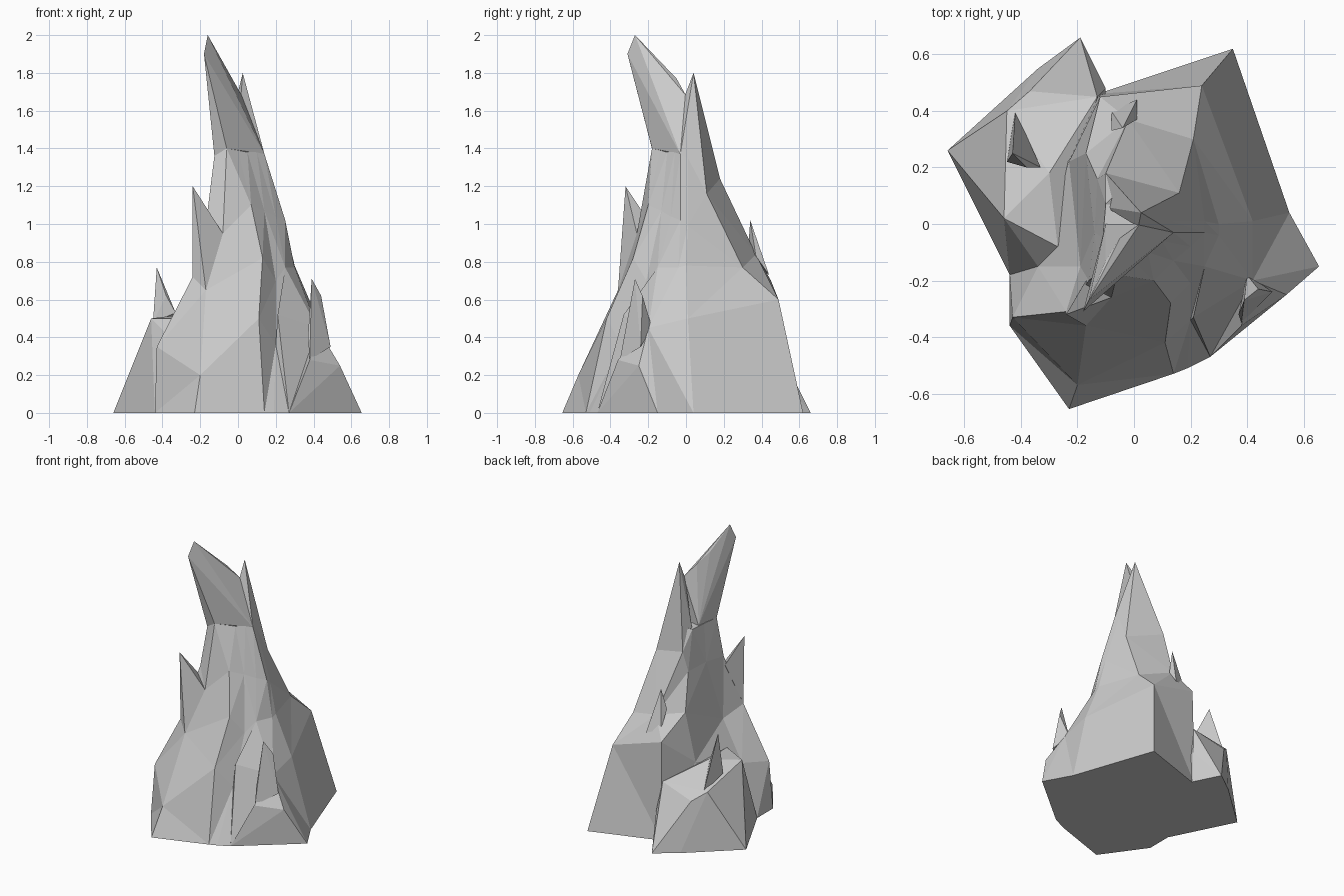
import bpy, bmesh


def finish(name, bm):
    bmesh.ops.recalc_face_normals(bm, faces=bm.faces)
    mesh = bpy.data.meshes.new(name)
    bm.to_mesh(mesh)
    bm.free()
    obj = bpy.data.objects.new(name, mesh)
    bpy.context.collection.objects.link(obj)
    return obj


def shard(name, *points):
    """Faceted rock wrapped around a few corner points."""
    bm = bmesh.new()
    for p in points:
        bm.verts.new(p)
    bmesh.ops.convex_hull(bm, input=bm.verts)
    loose = [v for v in bm.verts if not v.link_faces]
    bmesh.ops.delete(bm, geom=loose, context='VERTS')
    return finish(name, bm)


def ridged_rock(name, ridges):
    """Skin between neighbouring ridge lines that climb from base to neck."""
    bm = bmesh.new()
    rows = [[bm.verts.new(p) for p in ridge] for ridge in ridges]
    for a, b in zip(rows, rows[1:] + rows[:1]):
        for i in range(len(a) - 1):
            bm.faces.new((a[i], b[i], b[i + 1], a[i + 1]))
    bm.faces.new([r[-1] for r in rows])
    bm.faces.new([r[0] for r in reversed(rows)])
    bmesh.ops.triangulate(bm, faces=bm.faces)
    return finish(name, bm)


# Main spire: ridge lines going round from the front, via the right, to the left
front_ridges = [
    [(-.23, -.655, 0), (-.20, -.57, .2), (-.17, -.36, .65), (-.08, -.26, .95), (-.06, -.18, 1.4)],
    [(.14, -.53, 0), (.11, -.42, .5), (.13, -.28, .82), (.07, -.20, 1.1), (0, -.135, 1.39)],
    [(.19, -.51, 0), (.20, -.34, .36), (.20, -.21, .7), (.14, -.13, 1.07), (.05, -.10, 1.38)],
    [(.27, -.47, 0), (.21, -.33, .52), (.25, -.15, .77), (.2, -.08, 1.04), (.10, -.06, 1.38)],
    [(.655, -.15, 0), (.42, -.20, .45), (.30, -.04, .77), (.25, -.03, 1.02), (.14, -.03, 1.37)],
    [(.55, .04, 0), (.42, .01, .5), (.30, 0, .78), (.25, .01, .99), (.13, .01, 1.37)],
]
back_ridges = [
    [(.35, .62, 0), (.24, .49, .6), (.21, .30, .77), (.16, .11, 1.16), (.08, .06, 1.37)],
    [(-.13, .46, 0), (-.12, .45, .7), (-.02, .37, .84), (-.10, .18, 1.24), (-.06, .11, 1.38)],
    [(-.30, .30, 0), (-.23, .22, .5), (-.17, .25, .85), (-.13, .16, 1.1), (-.10, .07, 1.36)],
    [(-.44, -.18, 0), (-.34, -.15, .38), (-.19, -.15, .66), (-.14, -.03, 1.1), (-.11, -.05, 1.36)],
    [(-.44, -.36, 0), (-.43, -.33, .35), (-.24, -.31, .72), (-.16, -.20, 1.08), (-.125, -.17, 1.36)],
]
ridged_rock("main_spire", front_ridges + back_ridges)

# Twin peaks: tall leaning one and shorter rear one
shard("leaning_peak", (-.16, -.27, 2), (-.18, -.31, 1.9), (-.1, -.13, 1.84), (-.05, -.05, 1.77),
      (.02, 0, 1.68), (-.06, -.18, 1.4), (-.125, -.17, 1.36), (.14, -.03, 1.37), (-.1, 0, 1.36))
shard("rear_peak", (.025, .04, 1.8), (.16, .11, 1.16), (-.1, .18, 1.24), (.015, -.01, 1.67),
      (.14, -.03, 1.37), (-.1, .06, 1.3))

# Low block on the left rear
shard("left_block", (-.66, .26, 0), (-.5, -.04, 0), (-.44, -.18, 0), (-.34, -.15, .38),
      (-.46, .02, .5), (-.45, .40, .41), (-.37, .47, .35), (-.13, .45, .42), (-.1, .48, .22),
      (-.19, .66, 0), (-.34, .55, 0), (-.1, .48, 0), (-.1, 0, 0), (-.27, -.08, .5), (-.3, .18, .52))

# Buttress at the front right
shard("right_buttress", (.27, -.47, 0), (.655, -.15, 0), (.54, -.25, .25), (.38, -.36, .28),
      (.42, -.2, .45), (.3, -.2, 0))

# Small spikes
shard("front_spike", (-.24, -.32, 1.2), (-.24, -.31, .72), (-.17, -.36, .65),
      (-.08, -.26, .95), (-.17, -.2, 1.02))
shard("right_spike", (.39, -.27, .71), (.44, -.23, .62), (.37, -.32, .4), (.38, -.35, .28),
      (.49, -.24, .35), (.4, -.18, .45))
shard("left_spike", (-.43, .25, .77), (-.45, .22, .48), (-.42, .4, .4), (-.33, .2, .53), (-.38, .2, .62))
shard("back_spike", (-.04, .34, 1.02), (.01, .37, .83), (.01, .44, .73), (-.08, .4, .76), (-.08, .33, .88))
